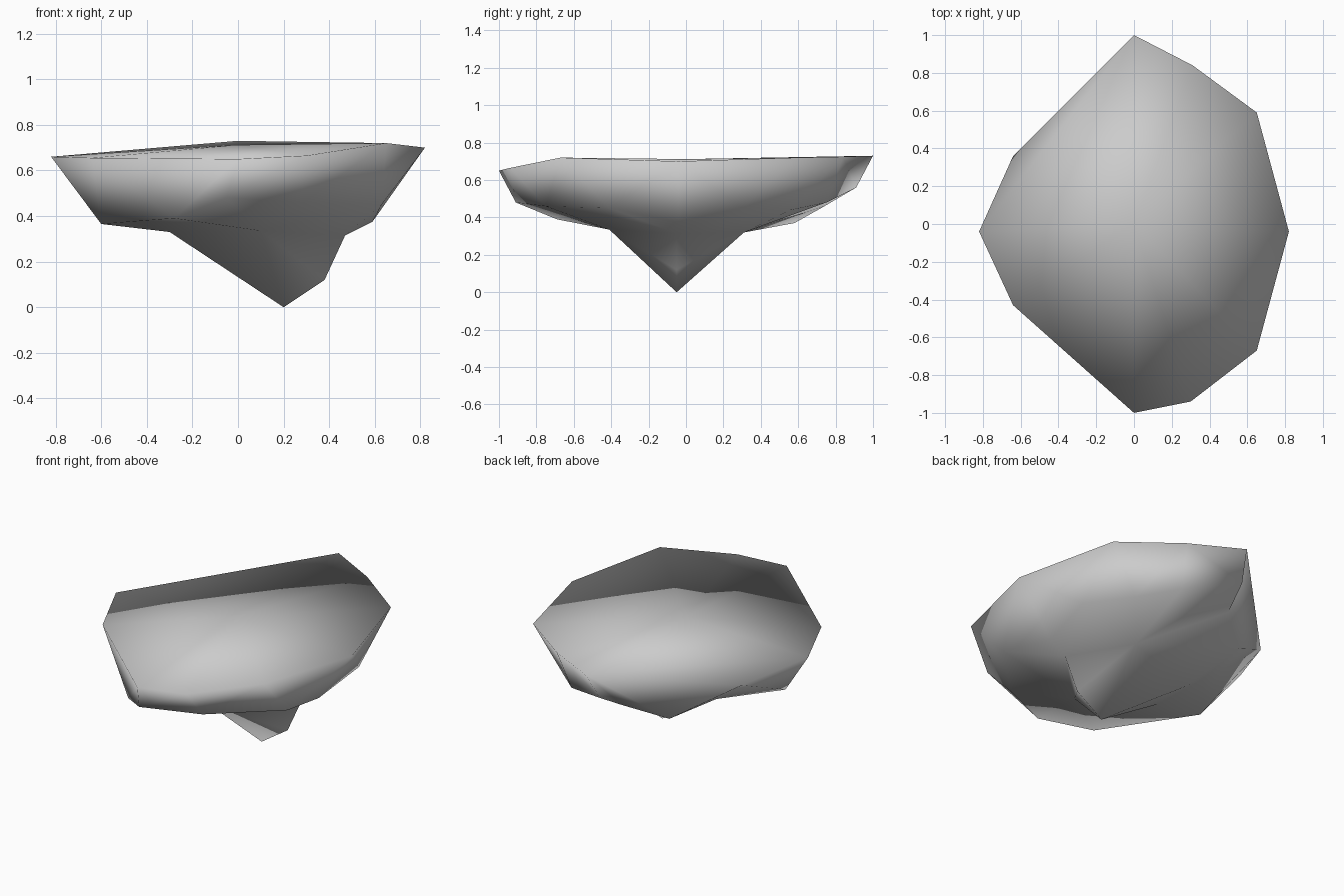
import bpy, bmesh

if "Cube" in bpy.data.objects:
    bpy.data.objects.remove(bpy.data.objects["Cube"])

# Rings of the rock, counter-clockwise from the right side
RIM = [(.82, -.04, .70), (.65, .59, .72), (.31, .84, .725), (0, 1, .73), (-.64, .36, .59),
       (-.82, -.04, .66), (-.64, -.43, .655), (0, -1, .65), (.30, -.94, .665), (.65, -.67, .72)]
MID = [(.59, -.04, .375), (.63, .30, .45), (.46, .56, .44), (.27, .75, .48), (-.04, .91, .56),
       (-.08, .74, .46), (-.29, .58, .37), (-.35, .20, .365), (-.60, -.13, .365),
       (-.28, -.69, .39), (-.05, -.91, .48), (.28, -.75, .46), (.63, -.41, .45)]
LOW = [(.47, -.05, .315), (.25, .31, .32), (-.28, .12, .32), (-.30, -.15, .33), (.10, -.41, .335)]
KNEE, TIP, CENTRE = (.38, -.05, .12), (.2, -.05, 0), (0, 0, .712)

bm = bmesh.new()


def ring(points):
    return [bm.verts.new(p) for p in points]


def stitch(a, b):
    """Join two closed rings with triangles, always taking the shorter diagonal."""
    i = j = 0
    while i < len(a) or j < len(b):
        p, q = a[i % len(a)], b[j % len(b)]
        pn, qn = a[(i + 1) % len(a)], b[(j + 1) % len(b)]
        step_a = j == len(b) or (i < len(a) and (pn.co - q.co).length < (qn.co - p.co).length)
        if step_a:
            bm.faces.new((p, q, pn))
            i += 1
        else:
            bm.faces.new((p, q, qn))
            j += 1


def fan(points, apex):
    for k, v in enumerate(points):
        bm.faces.new((v, points[(k + 1) % len(points)], apex))


rim, mid, low = ring(RIM), ring(MID), ring(LOW)
knee, tip, centre = ring([KNEE, TIP, CENTRE])

# Sloping sides
stitch(rim, mid)
stitch(mid, low)

# Pointed root with a kinked ridge on the right
fan([knee] + low[1:], tip)
bm.faces.new((low[0], low[1], knee))
bm.faces.new((low[-1], low[0], knee))

# Nearly flat top, with one chipped corner at the back left
bm.faces.new(rim[3:6])
fan(rim[:4] + rim[5:], centre)

bmesh.ops.recalc_face_normals(bm, faces=bm.faces[:])
for f in bm.faces:
    f.smooth = True

mesh = bpy.data.meshes.new("floating_rock")
bm.to_mesh(mesh)
bm.free()
bpy.context.collection.objects.link(bpy.data.objects.new("floating_rock", mesh))
